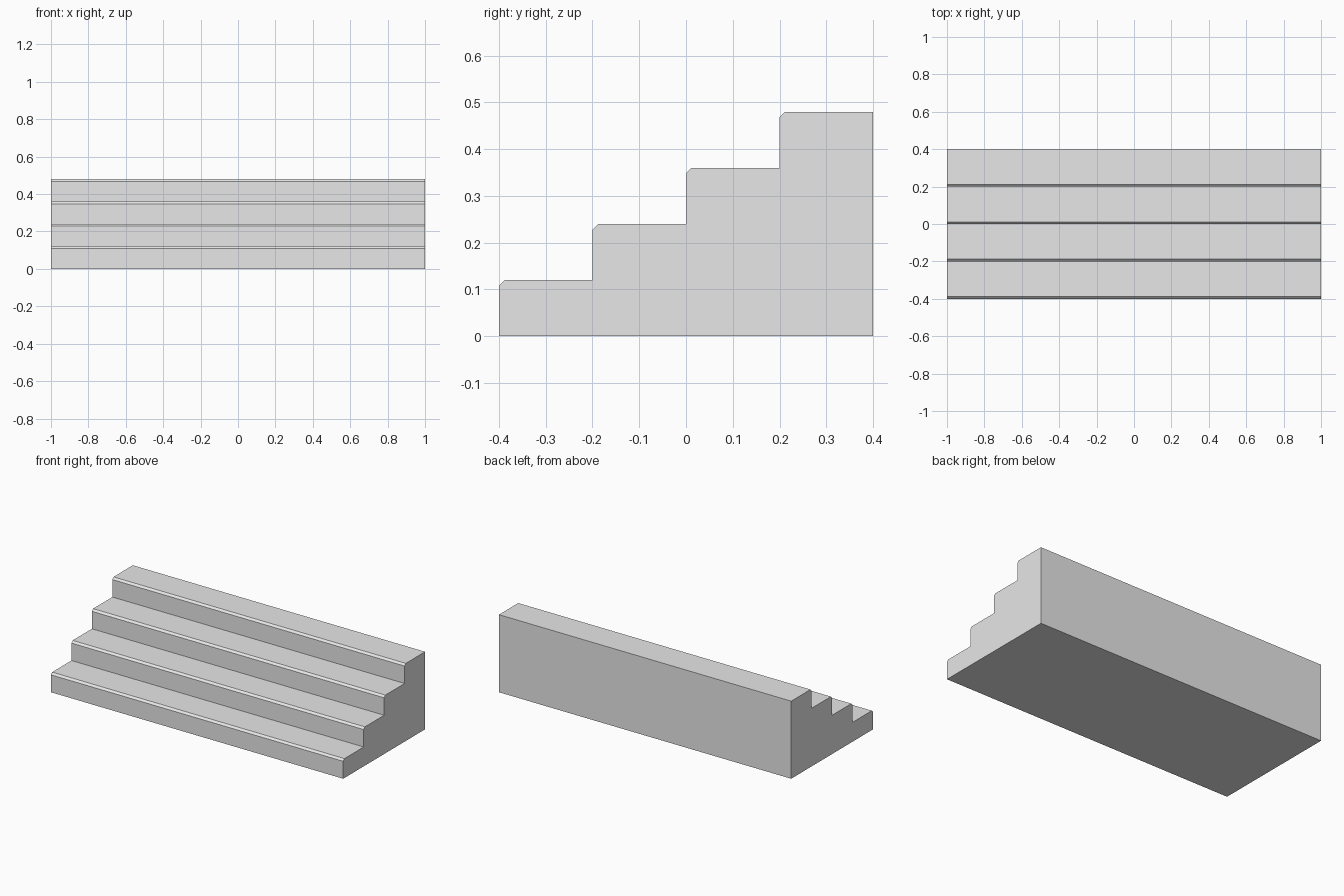
import bpy
import bmesh
from mathutils import Vector

cube = bpy.data.objects.get("Cube")
if cube:
    bpy.data.objects.remove(cube, do_unlink=True)

STEPS = 4
WIDTH = 2.0
TREAD = 0.2
RISE = 0.12
CHAMFER = 0.012
FRONT = -STEPS * TREAD / 2


def make_material(name, color):
    mat = bpy.data.materials.new(name)
    mat.use_nodes = True
    mat.diffuse_color = color
    mat.node_tree.nodes["Principled BSDF"].inputs["Base Color"].default_value = color
    return mat


# Side profile: each step has a chamfered nosing
profile = [(FRONT, 0)]
for i in range(STEPS):
    y, z = FRONT + i * TREAD, (i + 1) * RISE
    profile += [(y, z - CHAMFER), (y + CHAMFER, z), (y + TREAD, z)]
profile.append((-FRONT, 0))

# Extrude the profile across the full width
bm = bmesh.new()
side = bm.faces.new([bm.verts.new((-WIDTH / 2, y, z)) for y, z in profile])
extruded = bmesh.ops.extrude_face_region(bm, geom=[side], use_keep_orig=True)
new_verts = [g for g in extruded["geom"] if isinstance(g, bmesh.types.BMVert)]
bmesh.ops.translate(bm, verts=new_verts, vec=Vector((WIDTH, 0, 0)))
bmesh.ops.recalc_face_normals(bm, faces=bm.faces[:])

mesh = bpy.data.meshes.new("stairs")
bm.to_mesh(mesh)
bm.free()
mesh.materials.append(make_material("light grey", (0.8, 0.8, 0.8, 1)))
stairs = bpy.data.objects.new("stairs", mesh)
bpy.context.collection.objects.link(stairs)
